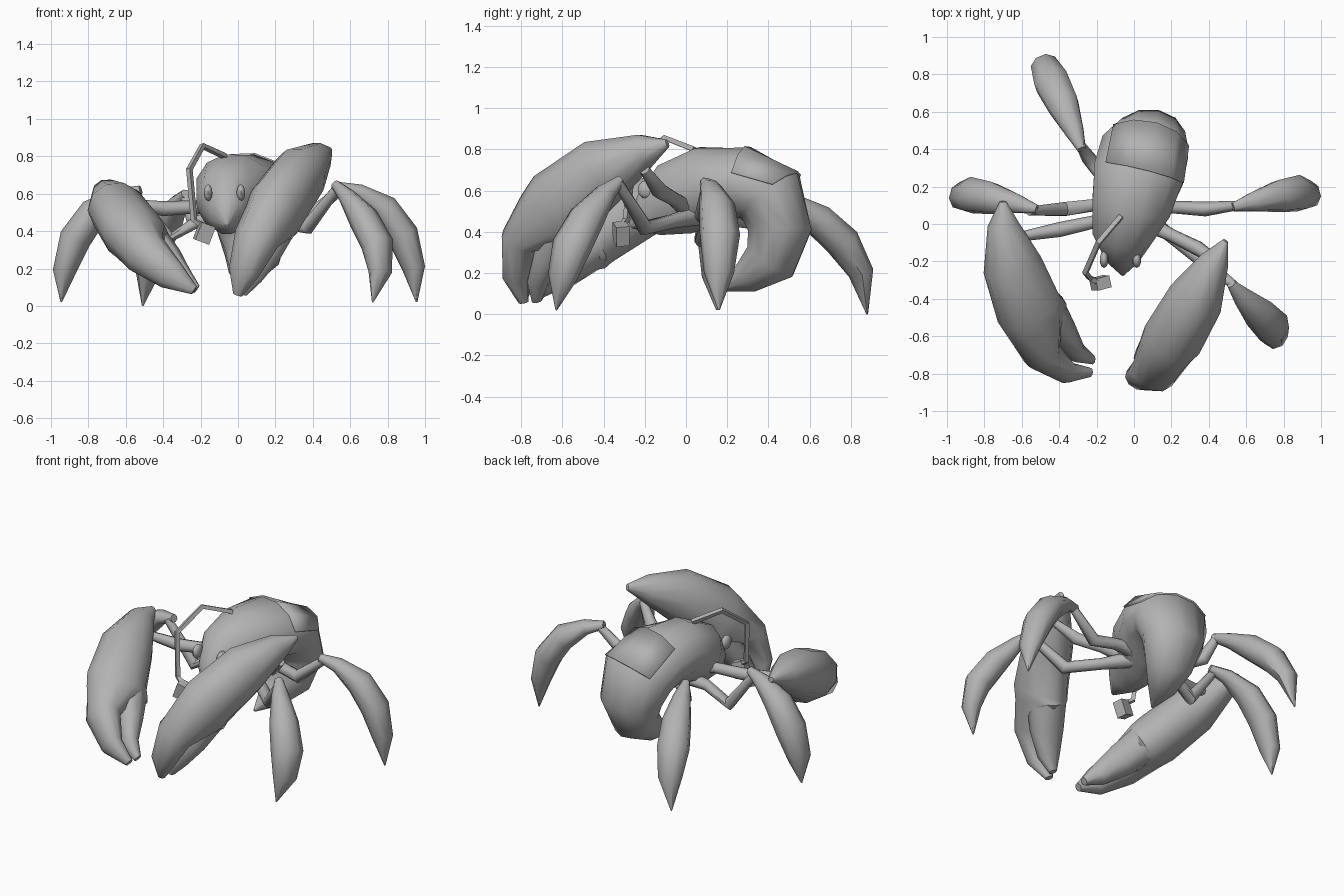
import bpy, bmesh, math
from mathutils import Vector as V

cube = bpy.data.objects.get("Cube")
if cube:
    bpy.data.objects.remove(cube)

grey = bpy.data.materials.new("plain grey")
grey.use_nodes = True
grey.diffuse_color = (0.45, 0.45, 0.45, 1)
grey.node_tree.nodes["Principled BSDF"].inputs["Base Color"].default_value = (0.45, 0.45, 0.45, 1)


def add_object(name, bm, smooth=50):
    bmesh.ops.recalc_face_normals(bm, faces=bm.faces)
    mesh = bpy.data.meshes.new(name)
    bm.to_mesh(mesh)
    bm.free()
    mesh.materials.append(grey)
    obj = bpy.data.objects.new(name, mesh)
    bpy.context.collection.objects.link(obj)
    if smooth:
        bpy.ops.object.select_all(action='DESELECT')
        obj.select_set(True)
        bpy.context.view_layer.objects.active = obj
        bpy.ops.object.shade_smooth_by_angle(angle=math.radians(smooth))
    return obj


def bend_normal(pts):
    """Normal of the plane in which a path curves."""
    a, m, z = V(pts[0]), V(pts[len(pts) // 2]), V(pts[-1])
    return (z - a).cross(m - a).normalized()


def loft(name, pts, radii, normal=None, sides=10, smooth=50):
    """Skin ellipses along a path; radii are (across, in bend plane, outward shift)."""
    normal = V(normal) if normal else bend_normal(pts)
    pts = [V(p) for p in pts]
    bm = bmesh.new()
    rings = []
    for i, (p, r) in enumerate(zip(pts, radii)):
        t = (pts[min(i + 1, len(pts) - 1)] - pts[max(i - 1, 0)]).normalized()
        out = normal.cross(t).normalized()
        side = t.cross(out)
        p = p + out * (r[2] if len(r) > 2 else 0)
        ring = []
        for k in range(sides):
            a = math.tau * (k + 0.5) / sides
            ring.append(bm.verts.new(p + side * r[0] * math.cos(a) + out * r[1] * math.sin(a)))
        rings.append(ring)
    for r0, r1 in zip(rings, rings[1:]):
        for k in range(sides):
            j = (k + 1) % sides
            bm.faces.new((r0[k], r0[j], r1[j], r1[k]))
    bm.faces.new(rings[0])
    bm.faces.new(rings[-1])
    return add_object(name, bm, smooth)


# Body: head, back and tail curled underneath
body = loft("body",
            [(-.06, -.27, .43), (-.06, -.18, .48), (-.06, -.05, .56), (-.015, .1, .62),
             (.025, .27, .635), (.06, .41, .57), (.08, .455, .41), (.075, .41, .26),
             (.035, .3, .185), (0, .17, .12)],
            [(.01, .015), (.095, .115), (.17, .19), (.22, .2), (.25, .18), (.24, .18),
             (.2, .16), (.15, .135), (.09, .085), (.008, .01)],
            normal=(-1, 0, 0), sides=12)

# Back plate: a slightly raised shell over the top rear of the body
bm = bmesh.new()
bm.from_mesh(body.data)
bm.normal_update()
shift = {v: v.co + v.normal * 0.008 for v in bm.verts}
for v, co in shift.items():
    v.co = co
drop = []
for f in bm.faces:
    c = f.calc_center_median()
    if not (c.x > -.1 and c.y > .3 and c.z > .6):
        drop.append(f)
bmesh.ops.delete(bm, geom=drop, context='FACES')
plate = add_object("back_plate", bm)
solid = plate.modifiers.new("thickness", 'SOLIDIFY')
solid.thickness = 0.015

# Claws: curved palm ending in an outer finger, plus a slimmer inner finger
PALM = [(.015, .02), (.08, .085), (.15, .165), (.16, .19), (.15, .195, -.01), (.125, .1, .065),
        (.085, .06, .04), (.025, .025, .02)]
FINGER = [(.12, .11, -.08), (.105, .08, -.1), (.07, .055, -.08), (.025, .025, -.05)]


def claw(name, pts):
    normal = bend_normal(pts)
    wrist = V(pts[3]).lerp(V(pts[4]), .3)
    loft(name + "_palm", pts[:4] + [wrist] + pts[4:], PALM, normal)
    loft(name + "_inner_finger", [wrist] + pts[4:], FINGER, normal, sides=8)


claw("left_claw", [(.49, -.09, .83), (.43, -.2, .795), (.33, -.4, .7), (.21, -.61, .53),
                   (.11, -.745, .33), (.04, -.79, .17), (.005, -.77, .06)])
claw("right_claw", [(-.7, .12, .62), (-.7, 0, .6), (-.65, -.22, .52), (-.56, -.46, .39),
                    (-.45, -.65, .26), (-.34, -.76, .16), (-.23, -.775, .085)])

# Legs: curved blade-shaped shins ending in points on the ground
BLADE = [(.025, .025), (.055, .045), (.09, .08), (.1, .085), (.075, .06), (.004, .004)]
mid = [(.53, .09, .64), (.64, .12, .61), (.78, .15, .52), (.88, .165, .38),
       (.94, .16, .2), (.955, .16, .02)]
loft("left_middle_shin", mid, BLADE, sides=8)
loft("right_middle_shin", [(-x + .01, y - .01, z - .02 * (z > .1)) for x, y, z in mid],
     BLADE, sides=8)
loft("left_front_shin", [(.52, -.32, .65), (.58, -.39, .59), (.67, -.48, .47),
                         (.745, -.555, .33), (.76, -.6, .18), (.72, -.63, .02)], BLADE, sides=8)
loft("right_back_shin", [(-.28, .4, .6), (-.32, .5, .55), (-.38, .64, .46),
                         (-.44, .76, .35), (-.48, .85, .2), (-.51, .88, 0)], BLADE, sides=8)

# Jointed limbs between the body and the shins or claws
LIMB = [(.05, .05), (.035, .035), (.04, .04), (.025, .025)]
limbs = {
    "left_middle_thigh": [(.06, .11, .5), (.22, .09, .51), (.38, .08, .48), (.56, .1, .63)],
    "right_middle_thigh": [(-.06, .12, .48), (-.22, .1, .45), (-.37, .08, .36), (-.56, .07, .61)],
    "left_front_thigh": [(.05, .06, .48), (.2, -.07, .45), (.37, -.2, .42), (.54, -.33, .64)],
    "right_back_thigh": [(-.08, .17, .48), (-.2, .29, .45), (-.24, .35, .46), (-.29, .43, .6)],
    "left_claw_arm": [(.04, .02, .5), (.2, -.06, .56), (.34, -.13, .6), (.45, -.2, .7)],
    "right_claw_arm": [(-.06, .02, .5), (-.22, .01, .53), (-.4, -.03, .52), (-.62, -.07, .55)],
}
for name, pts in limbs.items():
    loft(name, pts, LIMB, sides=8)

# Eyes
for name, x in (("right_eye", -.16), ("left_eye", .015)):
    bm = bmesh.new()
    bmesh.ops.create_uvsphere(bm, u_segments=10, v_segments=6, radius=1)
    for v in bm.verts:
        v.co = V((x + v.co.x * .024, -.19 + v.co.y * .045, .605 + v.co.z * .045))
    add_object(name, bm)

# Bent square rod with a hanging box
loft("lure_rod", [(-.07, .04, .8), (-.19, -.1, .855), (-.26, -.26, .73),
                  (-.235, -.29, .46), (-.19, -.31, .43)],
     [(.018, .018)] * 5, sides=4, smooth=0)
bpy.ops.mesh.primitive_cube_add(size=1, location=(-.18, -.315, .39), rotation=(.1, .35, .25))
box = bpy.context.object
box.name = "lure_box"
box.scale = (.08, .065, .1)
box.data.materials.append(grey)
